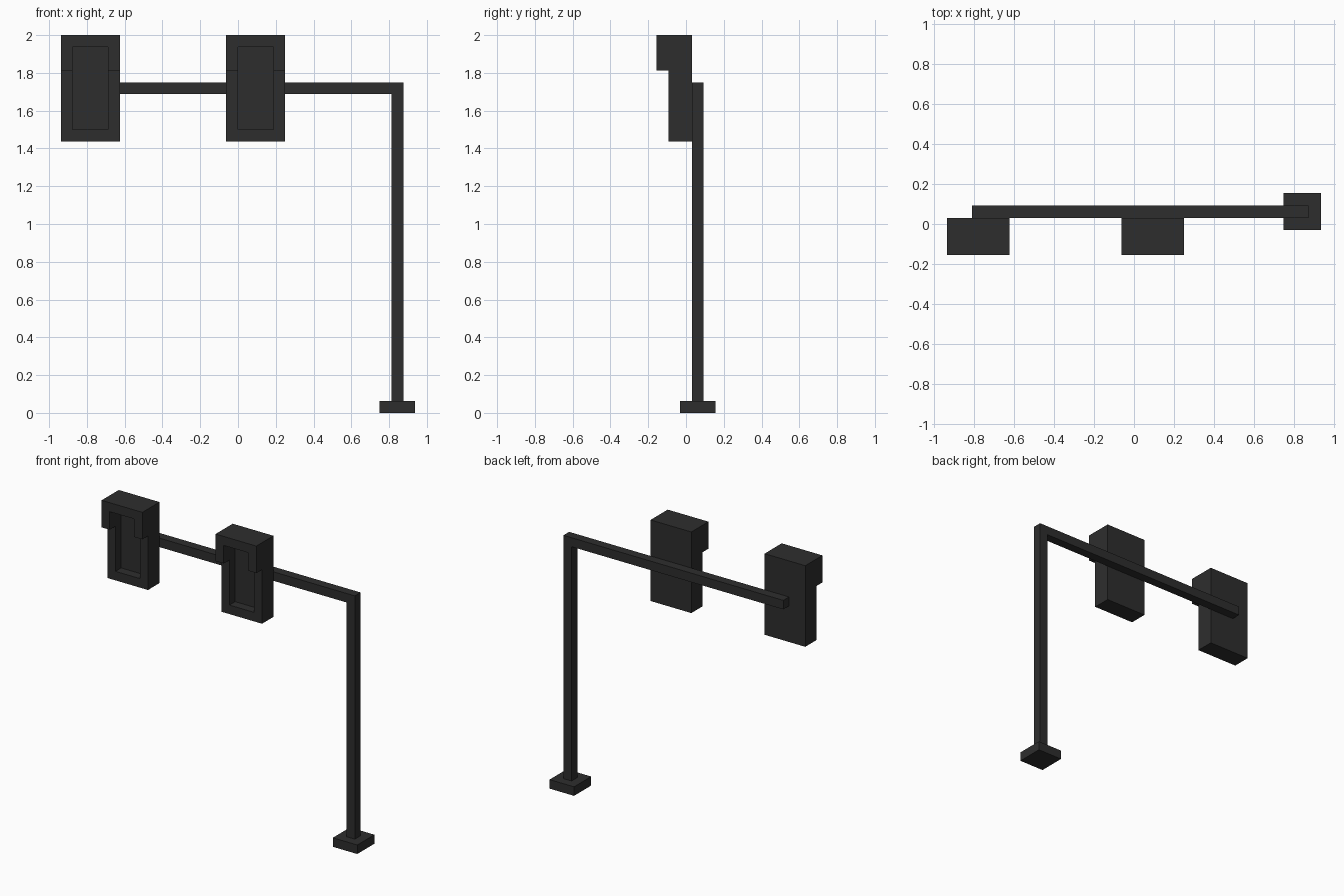
import bpy, bmesh

if "Cube" in bpy.data.objects:
    bpy.data.objects.remove(bpy.data.objects["Cube"])

U = 1 / 16  # modelling grid step

metal = bpy.data.materials.new("charcoal metal")
metal.diffuse_color = (0.027, 0.027, 0.027, 1)
metal.use_nodes = True
metal.node_tree.nodes["Principled BSDF"].inputs["Base Color"].default_value = metal.diffuse_color


def extrude(name, points, direction):
    """Extrude a flat outline along a direction (all in grid steps)."""
    bm = bmesh.new()
    face = bm.faces.new([bm.verts.new([c * U for c in p]) for p in points])
    res = bmesh.ops.extrude_face_region(bm, geom=[face], use_keep_orig=True)
    verts = [v for v in res["geom"] if isinstance(v, bmesh.types.BMVert)]
    bmesh.ops.translate(bm, verts=verts, vec=[c * U for c in direction])
    bmesh.ops.recalc_face_normals(bm, faces=bm.faces)
    me = bpy.data.meshes.new(name)
    bm.to_mesh(me)
    bm.free()
    me.materials.append(metal)
    ob = bpy.data.objects.new(name, me)
    bpy.context.collection.objects.link(ob)
    return ob


def box(name, x0, x1, y0, y1, z0, z1):
    return extrude(name, [(x0, y0, z0), (x1, y0, z0), (x1, y1, z0), (x0, y1, z0)],
                   (0, 0, z1 - z0))


# Foot plate
box("base_plate", 12, 15, -0.5, 2.5, 0, 1)

# Upright and overhead arm as one bent bar
bar = [(13, 1), (14, 1), (14, 28), (-13, 28), (-13, 27), (13, 27)]
extrude("pole_and_arm", [(x, 0.5, z) for x, z in bar], (0, 1, 0))

# Lamp housing: hooded side profile with a recessed front
hood = [(0.5, 23), (0.5, 32), (-2.5, 32), (-2.5, 29), (-1.5, 29), (-1.5, 23)]
lamp = extrude("lamp_housing_left", [(0, y, z) for y, z in hood], (5, 0, 0))
cutter = box("recess_cutter", 1, 4, -4, -0.5, 24, 31)
cutter.hide_render = True
mod = lamp.modifiers.new("recess", 'BOOLEAN')
mod.operation = 'DIFFERENCE'
mod.solver = 'EXACT'
mod.object = cutter
bpy.context.view_layer.objects.active = lamp
bpy.ops.object.modifier_apply(modifier=mod.name)
bpy.data.objects.remove(cutter)
lamp.location.x = -15 * U

# Second lamp housing in the middle of the arm
second = lamp.copy()
second.name = "lamp_housing_middle"
second.location.x = -1 * U
bpy.context.collection.objects.link(second)
